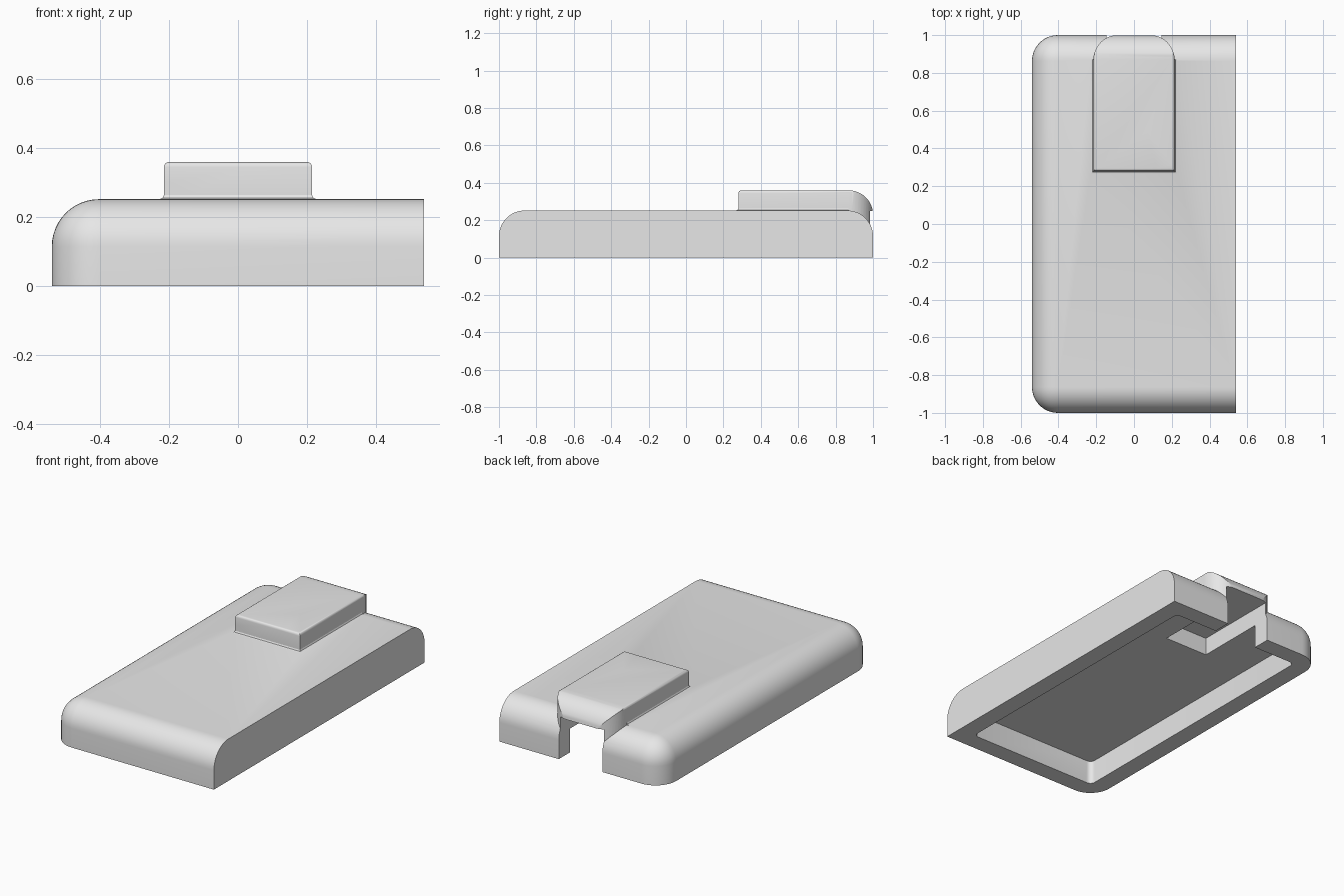
import bpy, bmesh, math
from mathutils import Vector

if "Cube" in bpy.data.objects:
    bpy.data.objects.remove(bpy.data.objects["Cube"])

grey = bpy.data.materials.new("plain_grey")
grey.diffuse_color = (0.8, 0.8, 0.8, 1)
grey.use_nodes = True
grey.node_tree.nodes["Principled BSDF"].inputs["Base Color"].default_value = grey.diffuse_color


def finish(name, bm):
    bmesh.ops.recalc_face_normals(bm, faces=bm.faces)
    me = bpy.data.meshes.new(name)
    bm.to_mesh(me)
    bm.free()
    me.materials.append(grey)
    ob = bpy.data.objects.new(name, me)
    bpy.context.collection.objects.link(ob)
    return ob


def box(name, x, y, z, rule=None, radius=0, segments=12):
    """Box between ranges; edges whose midpoint passes the rule are rounded."""
    bm = bmesh.new()
    bmesh.ops.create_cube(bm, size=1)
    if rule:
        chosen = [e for e in bm.edges if rule(e.verts[0].co + e.verts[1].co)]
    for v in bm.verts:
        v.co = Vector([(a + b) / 2 + c * (b - a) for c, (a, b) in zip(v.co, (x, y, z))])
    if rule:
        bmesh.ops.bevel(bm, geom=chosen, offset=radius, segments=segments,
                        profile=0.5, affect='EDGES', clamp_overlap=True)
    return finish(name, bm)


def prism(name, points, place, a, b):
    """Extrude a 2D outline from a to b; place maps (u, v, depth) to xyz."""
    bm = bmesh.new()
    face = bm.faces.new([bm.verts.new(place(u, v, a)) for u, v in points])
    shift = Vector(place(0, 0, b)) - Vector(place(0, 0, a))
    new = bmesh.ops.extrude_face_region(bm, geom=[face])["geom"]
    bmesh.ops.translate(bm, vec=shift, verts=[g for g in new if isinstance(g, bmesh.types.BMVert)])
    return finish(name, bm)


def arc(cx, cy, r, start, n=12):
    """Quarter arc, anticlockwise from the start angle in degrees."""
    return [(cx + r * math.cos(math.radians(start + 90 * i / n)),
             cy + r * math.sin(math.radians(start + 90 * i / n))) for i in range(n + 1)]


def combine(target, tool, operation):
    tool.hide_render = True
    mod = target.modifiers.new(operation, 'BOOLEAN')
    mod.operation, mod.object, mod.solver = operation, tool, 'EXACT'
    bpy.context.view_layer.objects.active = target
    bpy.ops.object.modifier_apply(modifier=mod.name)
    bpy.data.objects.remove(tool, do_unlink=True)


# Shell: rounded on the left corners and the left, front and back top edges
shell = box("cover_shell", (-0.54, 0.54), (-1, 1), (0, 0.252),
            lambda m: (m.x < -0.9 and abs(m.y) > 0.9) or (m.z > 0.9 and m.x < 0.5),
            0.137)

# Raised block: plan outline trimmed by its side and front profiles
W, R = 0.215, 0.13
block = prism("raised_block",
              [(-W, 0.28), (W, 0.28)] + arc(W - R, 1 - R, R, 0) + arc(R - W, 1 - R, R, 90),
              lambda u, v, d: (u, v, d), 0.15, 0.5)
combine(block, prism("side_profile",
                     [(0.1, 0.1), (0.28, 0.1), (1.0, 0.1)] + arc(1 - R, 0.36 - R, R, 0)
                     + arc(0.295, 0.345, 0.015, 90, 4) + [(0.28, 0.12), (0.1, 0.12)],
                     lambda u, v, d: (d, u, v), -0.5, 0.5), 'INTERSECT')
combine(block, prism("front_profile",
                     [(-W, 0.1), (W, 0.1)] + arc(W - 0.015, 0.345, 0.015, 0, 4)
                     + arc(0.015 - W, 0.345, 0.015, 90, 4),
                     lambda u, v, d: (u, d, v), 0, 1.5), 'INTERSECT')

# Small concave skirt where the block meets the shell
bm = bmesh.new()
rings = []
for out, z in ((0.013, 0.24), (0.013, 0.252), (0.004, 0.256), (-0.001, 0.266)):
    x, y = W + out, 0.28 - out
    rings.append([bm.verts.new(p) for p in
                  ((-x, y, z), (x, y, z), (x, 0.87, z), (-x, 0.87, z))])
for lo, hi in zip(rings, rings[1:]):
    for i in range(4):
        j = (i + 1) % 4
        bm.faces.new((lo[i], lo[j], hi[j], hi[i]))
bm.faces.new(rings[0][::-1])
bm.faces.new(rings[-1])
skirt = finish("block_skirt", bm)

combine(shell, block, 'UNION')
combine(shell, skirt, 'UNION')

# Hollow underside, then the channel under the block and out through the back
combine(shell, box("cavity", (-0.432, 0.432), (-0.892, 0.892), (-0.1, 0.143),
                   lambda m: abs(m.x) > 0.9 and abs(m.y) > 0.9, 0.032, 6), 'DIFFERENCE')
combine(shell, box("channel", (-0.145, 0.145), (0.46, 1.2), (-0.2, 0.25)), 'DIFFERENCE')

# Smooth curved faces, keep real edges sharp
bpy.ops.object.select_all(action='DESELECT')
shell.select_set(True)
bpy.context.view_layer.objects.active = shell
bpy.ops.object.shade_smooth_by_angle(angle=math.radians(25))
